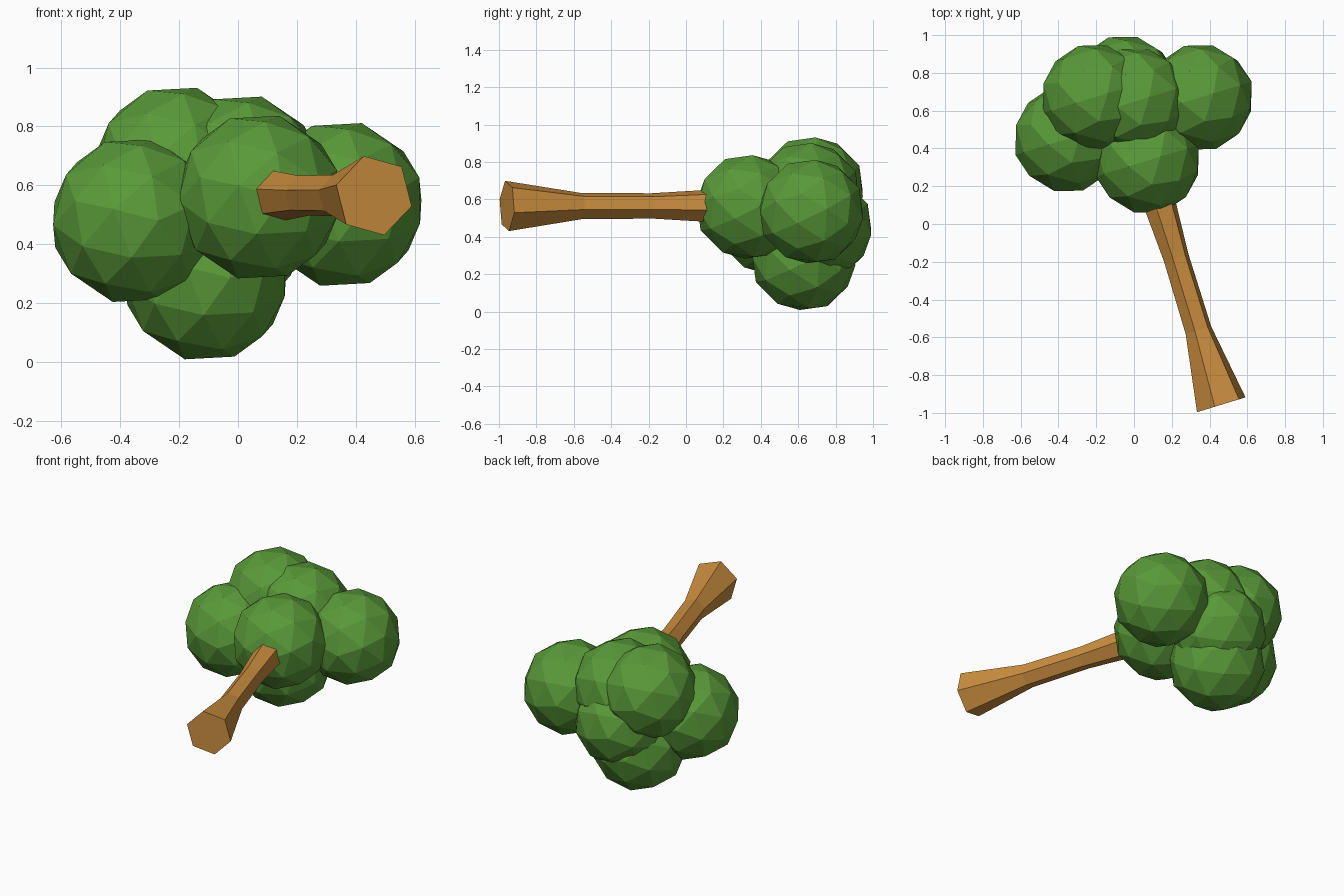
import bpy, bmesh, math
from mathutils import Vector, Matrix

if "Cube" in bpy.data.objects:
    bpy.data.objects.remove(bpy.data.objects["Cube"])

# Tree frame: local z runs along the lying trunk, rolled about its own axis
axis = Vector((-0.293, 0.956, 0)).normalized()
up = Vector((0, 0, 1))
side = Vector((axis.y, -axis.x, 0))
roll = math.radians(105)
lx = up * math.cos(roll) + side * math.sin(roll)
ly = axis.cross(lx)
frame = Matrix((lx, ly, axis)).transposed()


def material(name, color):
    m = bpy.data.materials.new(name)
    m.diffuse_color = color
    m.use_nodes = True
    m.node_tree.nodes["Principled BSDF"].inputs["Base Color"].default_value = m.diffuse_color
    return m


def add_object(name, bm, mat):
    bmesh.ops.recalc_face_normals(bm, faces=bm.faces)
    me = bpy.data.meshes.new(name)
    bm.to_mesh(me)
    bm.free()
    me.materials.append(mat)
    ob = bpy.data.objects.new(name, me)
    bpy.context.collection.objects.link(ob)
    return ob


bark = material("bark", (0.60, 0.27, 0.05, 1))
leaf = material("leaf", (0.10, 0.32, 0.04, 1))

# Trunk: six-sided, flared at the base, widening again into the crown
base = Vector((0.462, -0.957, 0.565))
sections = [(0, 0.139), (0.413, 0.073), (0.81, 0.07), (1.08, 0.086), (1.25, 0.095)]
bm = bmesh.new()
rings = []
for dist, r in sections:
    rings.append([bm.verts.new(base + frame @ Vector((r * math.cos(a), r * math.sin(a), dist)))
                  for a in (math.tau * i / 6 for i in range(6))])
for a, b in zip(rings, rings[1:]):
    for i in range(6):
        j = (i + 1) % 6
        bm.faces.new((a[i], a[j], b[j], b[i]))
bm.faces.new(rings[0])
bm.faces.new(rings[-1])
add_object("trunk", bm, bark)

# Foliage: overlapping faceted balls
balls = {
    "foliage_left": (-0.355, 0.45, 0.48),
    "foliage_front": (0.07, 0.335, 0.56),
    "foliage_right": (0.35, 0.67, 0.535),
    "foliage_top_left": (-0.21, 0.67, 0.655),
    "foliage_top": (0.01, 0.65, 0.625),
    "foliage_bottom": (-0.11, 0.63, 0.285),
    "foliage_back": (-0.05, 0.715, 0.45),
}
for name, centre in balls.items():
    bm = bmesh.new()
    bmesh.ops.create_icosphere(bm, subdivisions=2, radius=0.286,
                               matrix=Matrix.Translation(centre) @ frame.to_4x4())
    add_object(name, bm, leaf)
